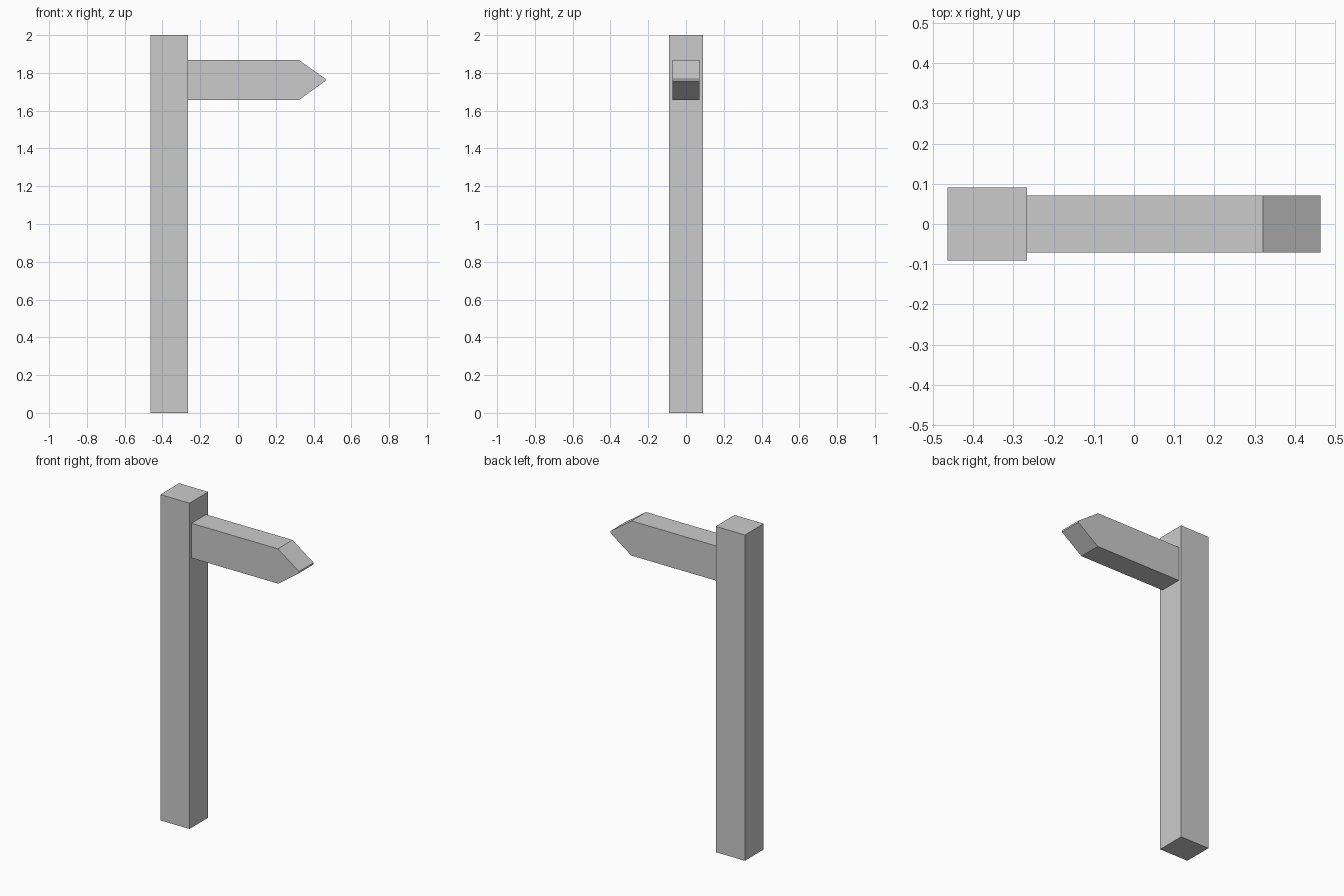
import bpy, bmesh

if "Cube" in bpy.data.objects:
    bpy.data.objects.remove(bpy.data.objects["Cube"])


def extrude_profile(name, profile, half_depth):
    """Extrude an x-z outline symmetrically along y."""
    bm = bmesh.new()
    face = bm.faces.new([bm.verts.new((x, -half_depth, z)) for x, z in profile])
    ext = bmesh.ops.extrude_face_region(bm, geom=[face], use_keep_orig=True)
    verts = [v for v in ext["geom"] if isinstance(v, bmesh.types.BMVert)]
    bmesh.ops.translate(bm, verts=verts, vec=(0, 2 * half_depth, 0))
    bmesh.ops.recalc_face_normals(bm, faces=bm.faces)
    mesh = bpy.data.meshes.new(name)
    bm.to_mesh(mesh)
    bm.free()
    obj = bpy.data.objects.new(name, mesh)
    bpy.context.collection.objects.link(obj)
    return obj


LEFT, POST_RIGHT, TIP = -0.464, -0.266, 0.464

# Upright square post
extrude_profile("post", [(LEFT, 0), (POST_RIGHT, 0), (POST_RIGHT, 2), (LEFT, 2)], 0.091)

# Arrow board with a slightly blunt tip
extrude_profile("arrow_board", [
    (POST_RIGHT, 1.656), (0.322, 1.656), (TIP, 1.758),
    (TIP, 1.768), (0.321, 1.869), (POST_RIGHT, 1.869)], 0.071)
